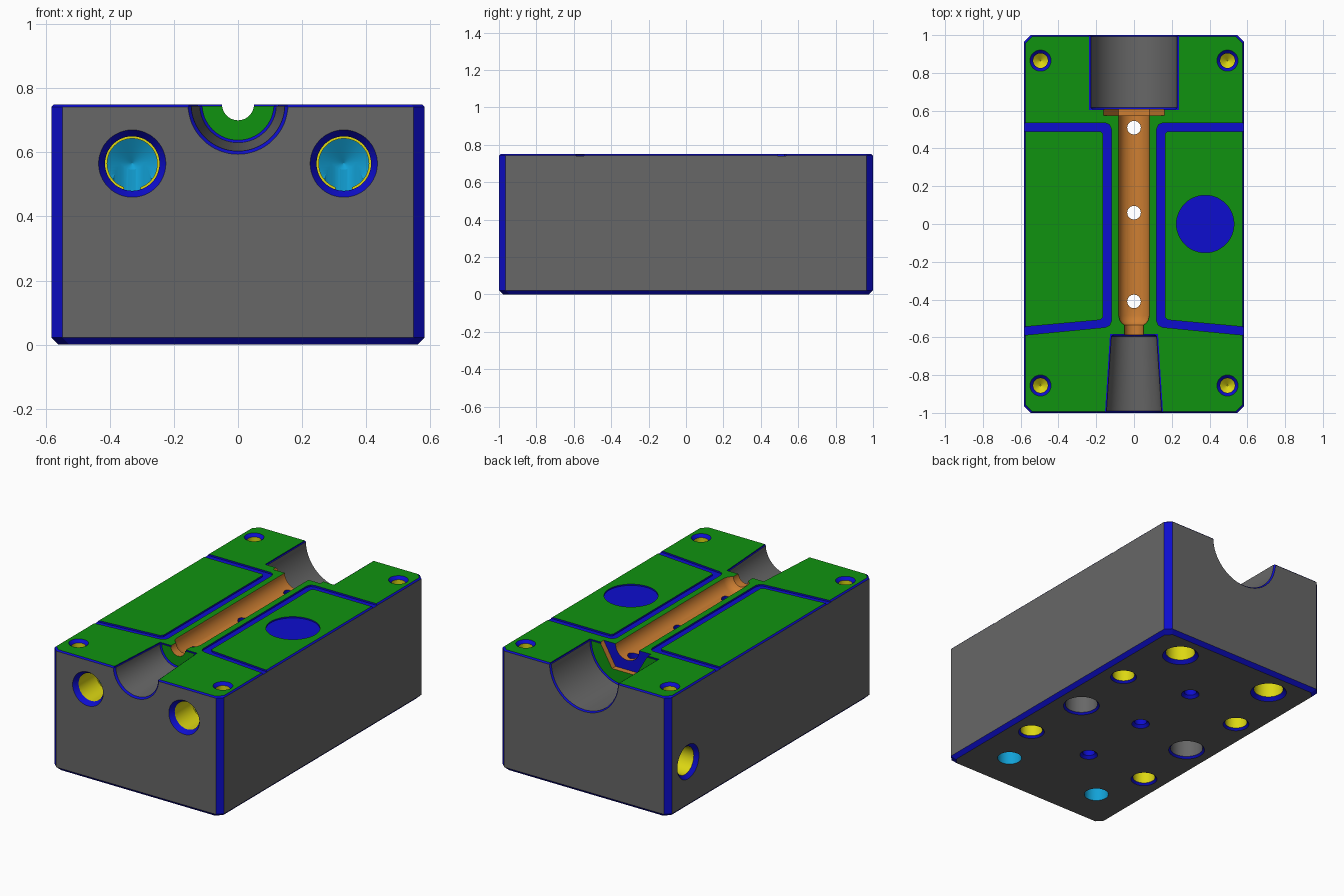
import bpy, bmesh, math
from mathutils import Vector, Matrix

if "Cube" in bpy.data.objects:
    bpy.data.objects.remove(bpy.data.objects["Cube"])

COLORS = [("steel_grey", (0.135, 0.135, 0.135)), ("face_green", (0.005, 0.29, 0.005)),
          ("edge_blue", (0.004, 0.004, 0.62)), ("cavity_orange", (0.61, 0.21, 0.032)),
          ("thread_yellow", (0.72, 0.68, 0.006)), ("channel_cyan", (0.006, 0.36, 0.68))]
GREY, GREEN, BLUE, ORANGE, YELLOW, CYAN = range(6)
MATS = []
for name, rgb in COLORS:
    m = bpy.data.materials.new(name)
    m.diffuse_color = (*rgb, 1)
    m.use_nodes = True
    m.node_tree.nodes["Principled BSDF"].inputs["Base Color"].default_value = m.diffuse_color
    MATS.append(m)

HX, HY, TOP = 0.582, 1.0, 0.75
cutters = []


def finish(name, bm):
    bmesh.ops.recalc_face_normals(bm, faces=bm.faces)
    me = bpy.data.meshes.new(name)
    bm.to_mesh(me)
    bm.free()
    for m in MATS:
        me.materials.append(m)
    ob = bpy.data.objects.new(name, me)
    bpy.context.collection.objects.link(ob)
    return ob


def skin(bm, rings, mats, cap0, cap1):
    """Bridge successive point loops, one material for each band."""
    loops = [[bm.verts.new(p) for p in r] for r in rings]
    n = len(loops[0])
    for a, b, mat in zip(loops, loops[1:], mats):
        for i in range(n):
            j = (i + 1) % n
            bm.faces.new((a[i], a[j], b[j], b[i])).material_index = mat
    bm.faces.new(loops[0][::-1]).material_index = cap0
    bm.faces.new(loops[-1]).material_index = cap1


def bore(name, origin, axis, profile, mats, end, segs=48):
    """Turned cutter: profile holds (radius, depth along axis)."""
    rot = Vector((0, 0, 1)).rotation_difference(Vector(axis)).to_matrix().to_4x4()
    mx = Matrix.Translation(origin) @ rot
    rings = [[mx @ Vector((r * math.cos(t), r * math.sin(t), d))
              for t in (2 * math.pi * i / segs for i in range(segs))] for r, d in profile]
    bm = bmesh.new()
    skin(bm, rings, mats, BLUE, end)
    cutters.append(finish(name, bm))


def drilled(name, origin, axis, rim, r, depth, mat, tip=0.03):
    """Blind hole with a blue countersunk rim and a conical tip."""
    c = rim - r
    bore(name, origin, axis, [(rim, -0.02), (rim, 0), (r, c), (r, depth), (0.002, depth + tip)],
         [BLUE, BLUE, mat, mat], mat)


def recess(name, pts, depth):
    """Shallow blue pocket in the parting face."""
    bm = bmesh.new()
    skin(bm, [[(x, y, z) for x, y in pts] for z in (TOP - depth, TOP + 0.02)], [BLUE], BLUE, BLUE)
    cutters.append(finish(name, bm))


# Chamfered block
def outline(inset, z, c=0.034):
    x, y = HX - inset, HY - inset
    return [(x, c - y, z), (x, y - c, z), (x - c, y, z), (c - x, y, z),
            (-x, y - c, z), (-x, c - y, z), (c - x, -y, z), (x - c, -y, z)]


bm = bmesh.new()
skin(bm, [outline(0.022, 0), outline(0, 0.022), outline(0, TOP - 0.008), outline(0.008, TOP)],
     [BLUE, GREY, BLUE], GREY, GREEN)
bm.normal_update()
for f in bm.faces:
    if max(abs(c) for c in f.normal) < 0.99:
        f.material_index = BLUE
block = finish("mould_block", bm)

# Blue edging beside the two open bores
recess("front_bore_edging", [(-0.155, -1.02), (0.155, -1.02), (0.127, -0.582), (-0.127, -0.582)], 0.006)
recess("back_bore_edging", [(-0.237, 0.604), (0.237, 0.604), (0.237, 1.02), (-0.237, 1.02)], 0.006)

# Vent grooves, mirrored left and right
groove = [(0.64, 0.535), (0.152, 0.535), (0.13, 0.526), (0.12, 0.503), (0.12, -0.515),
          (0.13, -0.537), (0.152, -0.547), (0.64, -0.594), (0.64, -0.55), (0.18, -0.508),
          (0.165, -0.495), (0.165, 0.478), (0.177, 0.49), (0.64, 0.49)]
for s, side in ((1, "right"), (-1, "left")):
    recess(side + "_groove", [(s * x, y) for x, y in groove], 0.01)

# Round marker pocket
bore("marker_pocket", (0.377, 0, TOP), (0, 0, -1), [(0.152, -0.02), (0.152, 0.008)], [BLUE], BLUE)

# Tapered front bore, stepped cavity, hex pocket and wide back bore
bore("front_bore", (0, -1, TOP), (0, 1, 0),
     [(0.156, -0.02), (0.156, 0), (0.146, 0.01), (0.12, 0.405), (0.112, 0.412)],
     [BLUE, BLUE, GREY, BLUE], GREEN, 64)
bore("back_bore", (0, 1, TOP), (0, -1, 0),
     [(0.237, -0.02), (0.237, 0), (0.229, 0.008), (0.229, 0.383), (0.222, 0.39)],
     [BLUE, BLUE, GREY, BLUE], GREEN, 64)
bore("cavity", (0, 0, TOP), (0, 1, 0),
     [(0.05, -0.62), (0.05, -0.535), (0.064, -0.525), (0.075, -0.51), (0.081, -0.485), (0.081, 0.63)],
     [ORANGE] * 5, ORANGE)
bore("hex_pocket", (0, 0, TOP), (0, 1, 0), [(0.162, 0.575), (0.162, 0.63)], [ORANGE], ORANGE, 6)

# Ejector holes right through the block
for i, y in enumerate((0.51, 0.06, -0.41)):
    bore(f"ejector_hole_{i}", (0, y, 0), (0, 0, 1),
         [(0.052, -0.02), (0.052, 0), (0.036, 0.016), (0.036, 0.9)], [BLUE] * 3, BLUE, 32)

for s, side in ((1, "right"), (-1, "left")):
    # Corner screw holes in the parting face
    for y in (0.865, -0.855):
        drilled(side + "_corner_hole", (s * 0.495, y, TOP), (0, 0, -1), 0.056, 0.039, 0.2, YELLOW)
    # Front coolant ports with threaded mouth and drilled end
    bore(side + "_front_port", (s * 0.33, -1, 0.565), (0, 1, 0),
         [(0.105, -0.02), (0.105, 0), (0.085, 0.03), (0.085, 0.2), (0.078, 0.2), (0.078, 0.3),
          (0.002, 0.345)], [BLUE, BLUE, YELLOW, YELLOW, CYAN, CYAN], CYAN)
    # Vertical coolant channels
    bore(side + "_coolant_channel", (s * 0.33, -0.735, 0), (0, 0, 1),
         [(0.07, -0.02), (0.07, 0.565)], [CYAN], CYAN)
    # Holes in the underside
    drilled(side + "_back_port", (s * 0.335, 0.82, 0), (0, 0, 1), 0.105, 0.085, 0.3, YELLOW)
    drilled(side + "_pin_bore", (s * 0.4, 0, 0), (0, 0, 1), 0.105, 0.094, 0.3, GREY)
    for y in (0.415, -0.42):
        drilled(side + "_mount_hole", (s * 0.428, y, 0), (0, 0, 1), 0.076, 0.064, 0.25, YELLOW)

# Coolant outlet on the left side
drilled("side_port", (-HX, 0.81, 0.285), (1, 0, 0), 0.106, 0.085, 0.22, YELLOW)

# Cut everything out of the block
for c in cutters:
    mod = block.modifiers.new(c.name, 'BOOLEAN')
    mod.operation, mod.solver, mod.object = 'DIFFERENCE', 'EXACT', c
    mod.material_mode = 'INDEX'
dg = bpy.context.evaluated_depsgraph_get()
mesh = bpy.data.meshes.new_from_object(block.evaluated_get(dg))
block.modifiers.clear()
block.data = mesh
for c in cutters:
    bpy.data.objects.remove(c, do_unlink=True)

bpy.ops.object.select_all(action='DESELECT')
block.select_set(True)
bpy.context.view_layer.objects.active = block
bpy.ops.object.shade_smooth_by_angle(angle=math.radians(25))
